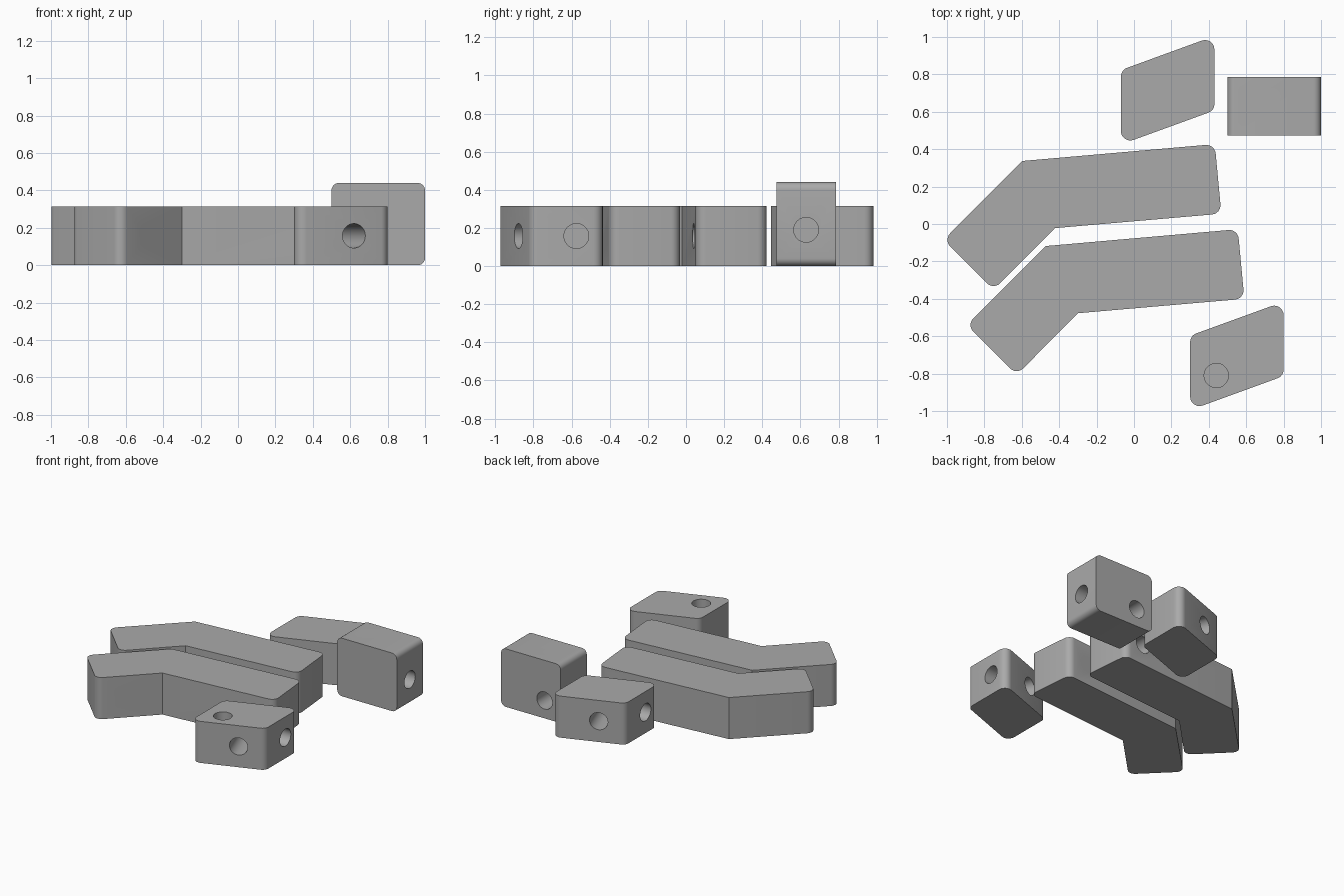
import bpy, bmesh, math
from mathutils import Vector, Matrix

if "Cube" in bpy.data.objects:
    bpy.data.objects.remove(bpy.data.objects["Cube"])

HOLE_R = 0.065     # radius of every drilled hole
BLIND = 0.19       # depth of the blind holes
H = 0.315          # height of the flat-lying pieces

grey = bpy.data.materials.new("light_grey")
grey.diffuse_color = (0.4, 0.4, 0.4, 1)
grey.use_nodes = True
grey.node_tree.nodes["Principled BSDF"].inputs["Base Color"].default_value = grey.diffuse_color


def rounded(points, radii, steps=6):
    """Outline with the given radius at each corner (0 keeps it sharp)."""
    out, n = [], len(points)
    for i, r in enumerate(radii):
        p = Vector(points[i])
        if not r:
            out.append(p)
            continue
        a = (Vector(points[i - 1]) - p).normalized()
        b = (Vector(points[(i + 1) % n]) - p).normalized()
        half = a.angle(b) / 2
        centre = p + (a + b).normalized() * (r / math.sin(half))
        start = p + a * (r / math.tan(half)) - centre
        end = p + b * (r / math.tan(half)) - centre
        sweep = start.angle_signed(end)
        for k in range(steps + 1):
            t = -sweep * k / steps
            c, s = math.cos(t), math.sin(t)
            out.append(centre + Vector((start.x * c - start.y * s,
                                        start.x * s + start.y * c)))
    return out


def mesh_object(name, bm):
    bmesh.ops.recalc_face_normals(bm, faces=bm.faces)
    me = bpy.data.meshes.new(name)
    bm.to_mesh(me)
    bm.free()
    ob = bpy.data.objects.new(name, me)
    bpy.context.collection.objects.link(ob)
    return ob


def prism(name, outline, depth, place):
    bm = bmesh.new()
    face = bm.faces.new([bm.verts.new((p.x, p.y, 0)) for p in outline])
    top = bmesh.ops.extrude_face_region(bm, geom=[face])["geom"]
    bmesh.ops.translate(bm, vec=(0, 0, depth),
                        verts=[v for v in top if isinstance(v, bmesh.types.BMVert)])
    bm.transform(place)
    ob = mesh_object(name, bm)
    ob.data.materials.append(grey)
    return ob


def drill(ob, holes):
    """Each hole is (mouth position, inward direction, depth)."""
    bpy.context.view_layer.objects.active = ob
    for pos, direction, depth in holes:
        d = Vector(direction).normalized()
        bm = bmesh.new()
        bmesh.ops.create_cone(bm, cap_ends=True, segments=40, radius1=HOLE_R,
                              radius2=HOLE_R, depth=depth + 0.05)
        mid = Vector(pos) + d * (depth - 0.05) / 2
        bm.transform(Matrix.Translation(mid) @ d.to_track_quat('Z', 'Y').to_matrix().to_4x4())
        cutter = mesh_object("hole_cutter", bm)
        mod = ob.modifiers.new("hole", 'BOOLEAN')
        mod.object, mod.operation, mod.solver = cutter, 'DIFFERENCE', 'EXACT'
        bpy.ops.object.modifier_apply(modifier=mod.name)
        bpy.data.objects.remove(cutter)
    bpy.ops.object.select_all(action='DESELECT')
    ob.select_set(True)
    bpy.ops.object.shade_smooth_by_angle(angle=math.radians(30))


# Bent arms: a matching pair, the rear one flipped top to bottom
arm = [(-0.6275, -0.8075), (-0.30, -0.477), (0.59, -0.40),
       (0.555, -0.028), (-0.473, -0.118), (-0.895, -0.54)]
arm_outline = rounded(arm, [0.05, 0, 0.05, 0.05, 0, 0.05])
for name, dx, dy, flip in (("front_arm", 0, 0, False), ("rear_arm", -0.123, 0.455, True)):
    ob = prism(name, arm_outline, H, Matrix.Translation((dx, dy, 0)))
    z, dz = (0, 1) if flip else (H, -1)
    drill(ob, [((-0.383 + dx, -0.30 + dy, z), (0, 0, dz), BLIND),
               ((-0.478 + dx, -0.657 + dy, H / 2), (-1, 1, 0), BLIND),
               ((0.42 + dx, -0.415 + dy, H / 2), (-0.0872, 0.9962, 0), 0.45)])

# Slanted blocks: a pair, the rear one is the front one inverted through its centre
slant = [(-0.25, -0.29), (0.25, -0.108), (0.25, 0.29), (-0.25, 0.108)]
slant_outline = rounded(slant, [0.05] * 4)
for name, cx, cy, s in (("front_slanted_block", 0.55, -0.705, 1),
                        ("rear_slanted_block", 0.18, 0.715, -1)):
    ob = prism(name, slant_outline, H, Matrix.Translation((cx, cy, 0)))
    m = H / 2
    drill(ob, [((cx - 0.11 * s, cy - 0.105 * s, m + m * s), (0, 0, -s), BLIND),
               ((cx + 0.25 * s, cy + 0.13 * s, m), (-s, 0, 0), BLIND),
               ((cx + 0.07 * s, cy - 0.174 * s, m), (-0.342 * s, 0.94 * s, 0), 0.45)])

# Upright block: side profile with rounded corners, extruded front to back
side = rounded([(0.5, 0), (1, 0), (1, 0.44), (0.5, 0.44)], [0.04] * 4)
ob = prism("upright_block", side, 0.313,
           Matrix.Translation((0, 0.787, 0)) @ Matrix.Rotation(math.pi / 2, 4, 'X'))
drill(ob, [((0.635, 0.632, 0.44), (0, 0, -1), BLIND),
           ((1, 0.63, 0.19), (-1, 0, 0), BLIND),
           ((0.635, 0.787, 0.135), (0, -1, 0), BLIND)])
